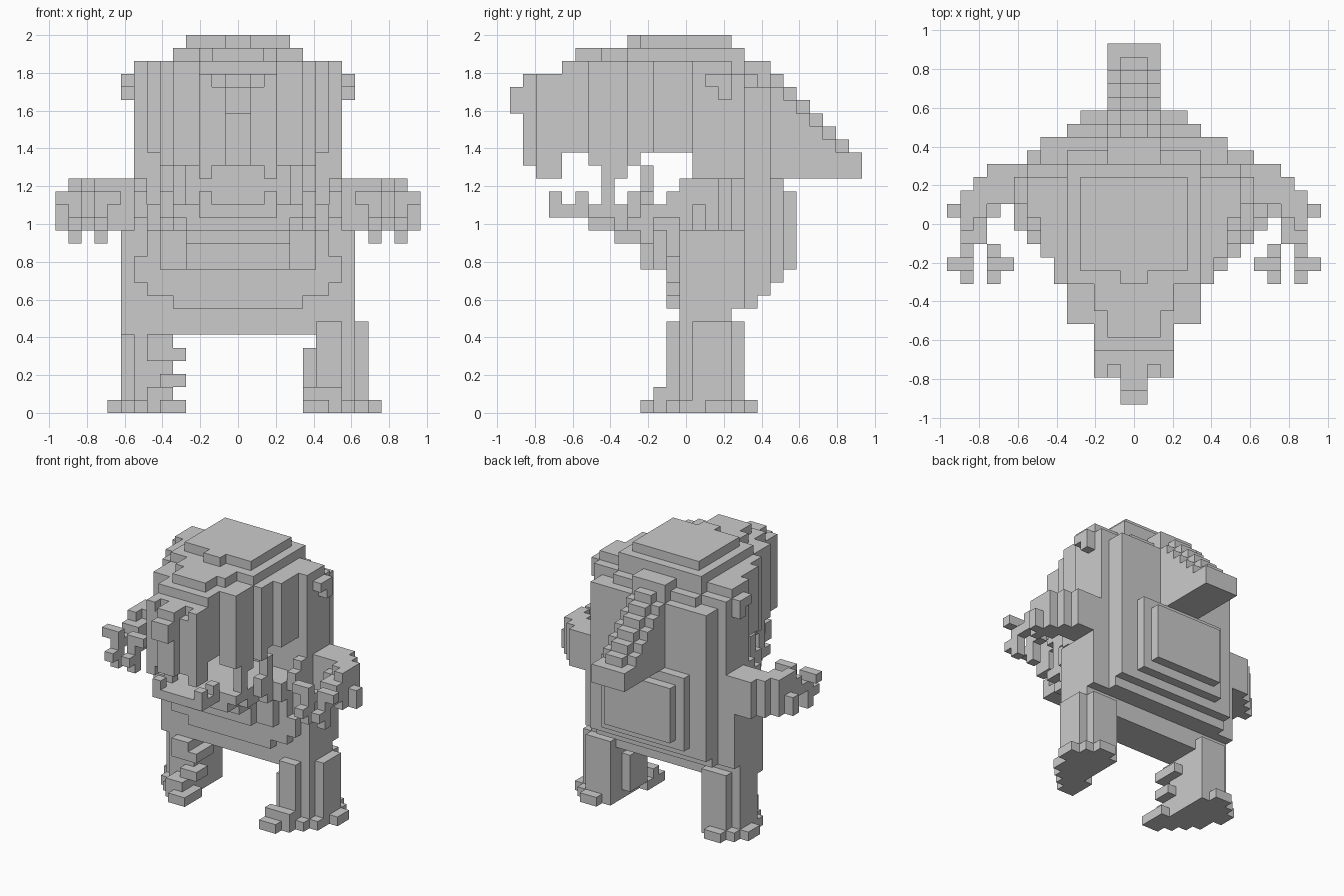
import bpy
import bmesh
from mathutils import Vector

cube = bpy.data.objects.get("Cube")
if cube:
    bpy.data.objects.remove(cube, do_unlink=True)

UNIT = 2 / 29                      # edge of one block
ORIGIN = Vector((0, 13.5, 0))      # block coordinates of the model's centre

grey = bpy.data.materials.new("stone grey")
grey.use_nodes = True
colour = (0.6, 0.6, 0.6, 1)
grey.diffuse_color = colour
grey.node_tree.nodes["Principled BSDF"].inputs["Base Color"].default_value = colour

# Corners of each block face, keyed by the direction it looks in
FACES = {
    (1, 0, 0): ((1, 0, 0), (1, 1, 0), (1, 1, 1), (1, 0, 1)),
    (-1, 0, 0): ((0, 0, 0), (0, 0, 1), (0, 1, 1), (0, 1, 0)),
    (0, 1, 0): ((0, 1, 0), (0, 1, 1), (1, 1, 1), (1, 1, 0)),
    (0, -1, 0): ((0, 0, 0), (1, 0, 0), (1, 0, 1), (0, 0, 1)),
    (0, 0, 1): ((0, 0, 1), (1, 0, 1), (1, 1, 1), (0, 1, 1)),
    (0, 0, -1): ((0, 0, 0), (0, 1, 0), (1, 1, 0), (1, 0, 0)),
}


def shift(a, b):
    return tuple(p + q for p, q in zip(a, b))


class Part:
    """A part carved from blocks; only its outer skin becomes mesh."""

    def __init__(self, name):
        self.name = name
        self.cells = set()

    def span(self, x, y, z):
        return {(i, j, k) for i in range(*x) for j in range(*y) for k in range(*z)}

    def add(self, x, y, z):
        self.cells |= self.span(x, y, z)

    def cut(self, x, y, z):
        self.cells -= self.span(x, y, z)

    def wide(self, half, y, z):
        self.add((-half, half), y, z)

    def pair(self, x, y, z):
        self.add(x, y, z)
        self.add((-x[1], -x[0]), y, z)

    def mirror(self, axis):
        self.cells = {(axis - 1 - i, j, k) for i, j, k in self.cells}

    def build(self):
        bm = bmesh.new()
        verts = {}

        def vert(p):
            if p not in verts:
                verts[p] = bm.verts.new((Vector(p) - ORIGIN) * UNIT)
            return verts[p]

        for cell in sorted(self.cells):
            for direction, corners in FACES.items():
                if shift(cell, direction) not in self.cells:
                    bm.faces.new([vert(shift(cell, c)) for c in corners])
        bmesh.ops.dissolve_limit(bm, angle_limit=0.01, verts=bm.verts[:], edges=bm.edges[:])
        mesh = bpy.data.meshes.new(self.name)
        bm.to_mesh(mesh)
        bm.free()
        mesh.materials.append(grey)
        bpy.context.collection.objects.link(bpy.data.objects.new(self.name, mesh))


# Head: a wedge that widens in steps, with a lowered rim at the back
head = Part("head")
for half, front, back in ((3, 4, 6), (5, 6, 9), (6, 9, 11), (7, 11, 14), (8, 14, 17), (5, 17, 18), (2, 18, 20)):
    head.wide(half, y=(front, back), z=(20, 27))
head.wide(8, y=(17, 18), z=(18, 26))
head.wide(5, y=(18, 19), z=(18, 26))
head.wide(7, y=(18, 20), z=(18, 25))
head.wide(3, y=(2, 4), z=(20, 26))
head.wide(1, y=(1, 2), z=(19, 26))
head.wide(5, y=(9, 18), z=(27, 28))
head.wide(2, y=(5, 9), z=(27, 28))
head.wide(3, y=(7, 9), z=(27, 28))
head.wide(4, y=(10, 17), z=(28, 29))
head.wide(1, y=(9, 10), z=(28, 29))
for side in (-2, 1):
    head.cut((side, side + 1), y=(2, 3), z=(25, 26))
head.build()

nose = Part("nose")
nose.wide(1, y=(0, 1), z=(23, 25))
nose.build()

ears = Part("ears")
ears.pair((8, 9), y=(15, 17), z=(25, 26))
ears.pair((8, 9), y=(16, 17), z=(24, 25))
ears.build()

# Teeth of both jaws
upper_teeth = Part("upper_teeth")
upper_teeth.pair((2, 3), y=(2, 4), z=(18, 20))
upper_teeth.pair((1, 2), y=(2, 3), z=(19, 20))
upper_teeth.pair((4, 5), y=(7, 9), z=(18, 20))
upper_teeth.pair((3, 5), y=(6, 8), z=(19, 20))
upper_teeth.pair((5, 6), y=(9, 10), z=(19, 20))
upper_teeth.build()

lower_teeth = Part("lower_teeth")
lower_teeth.pair((2, 3), y=(3, 4), z=(16, 17))
lower_teeth.pair((2, 3), y=(5, 6), z=(16, 17))
lower_teeth.pair((4, 5), y=(7, 8), z=(16, 18))
lower_teeth.pair((5, 6), y=(9, 10), z=(16, 17))
lower_teeth.pair((5, 6), y=(10, 11), z=(16, 19))
lower_teeth.build()

# Lower jaw
jaw = Part("lower_jaw")
for half, front, back in ((3, 3, 6), (5, 6, 9), (6, 9, 11), (7, 11, 12), (8, 12, 14)):
    jaw.wide(half, y=(front, back), z=(15, 16))
jaw.wide(4, y=(6, 8), z=(14, 15))
jaw.wide(5, y=(8, 10), z=(14, 15))
jaw.wide(6, y=(10, 11), z=(14, 15))
jaw.wide(7, y=(11, 14), z=(14, 15))
jaw.wide(4, y=(8, 10), z=(13, 14))
jaw.pair((7, 8), y=(12, 14), z=(16, 17))
jaw.build()

# Body with a stepped belly and stepped underside
body = Part("body")
body.wide(9, y=(13, 18), z=(8, 14))
body.wide(9, y=(13, 17), z=(6, 8))
body.wide(8, y=(13, 18), z=(14, 18))
body.wide(8, y=(14, 18), z=(18, 20))
body.wide(7, y=(18, 19), z=(8, 18))
body.cut((-7, 7), y=(13, 14), z=(16, 18))
body.wide(5, y=(12, 13), z=(8, 9))
body.wide(7, y=(12, 13), z=(9, 14))
body.wide(8, y=(12, 13), z=(10, 12))
body.wide(6, y=(11, 12), z=(11, 14))
body.wide(4, y=(10, 11), z=(11, 14))
body.build()

back_plates = Part("back_plates")
back_plates.wide(7, y=(19, 20), z=(9, 18))
back_plates.wide(5, y=(20, 21), z=(10, 18))
back_plates.wide(4, y=(21, 22), z=(11, 17))
back_plates.build()

# Tail: a staircase with a raised middle ridge
tail = Part("tail")
for step in range(7):
    y = (20 + step, 21 + step)
    tail.wide(1, y, z=(18, 26 - step))
    tail.wide(2, y, z=(18, max(20, 25 - step)))
tail.build()

# Arms, hands and claws
for name in ("left", "right"):
    arm = Part(name + "_arm")
    arm.add((8, 11), y=(15, 18), z=(14, 18))
    arm.add((11, 12), y=(14, 17), z=(14, 18))
    arm.add((12, 13), y=(13, 16), z=(14, 18))
    arm.add((10, 12), y=(14, 15), z=(15, 17))
    arm.add((11, 13), y=(12, 14), z=(15, 17))

    claws = Part(name + "_claws")
    claws.add((13, 14), y=(14, 15), z=(14, 16))
    for x in (10, 12):
        claws.add((x, x + 1), y=(10, 12), z=(15, 16))
        claws.add((x, x + 1), y=(9, 10), z=(14, 15))
        claws.add((x, x + 1), y=(10, 11), z=(13, 15))
    claws.add((9, 11), y=(10, 11), z=(16, 17))
    claws.add((12, 14), y=(10, 11), z=(16, 17))
    for part in (arm, claws):
        if name == "right":
            part.mirror(axis=0)
        part.build()

# Feet and legs, turned inward; the right leg is notched at its inner front
for name in ("left", "right"):
    foot = Part(name + "_foot")
    for x, y in (((5, 7), (10, 11)), ((5, 8), (11, 12)), ((5, 9), (12, 13)), ((6, 10), (13, 15)),
                 ((6, 11), (15, 17)), ((6, 10), (17, 18)), ((7, 9), (18, 19))):
        foot.add(x, y, z=(0, 1))
    leg = Part(name + "_leg")
    if name == "left":
        leg.add((6, 8), y=(12, 13), z=(1, 7))
        leg.add((6, 9), y=(13, 18), z=(1, 7))
        leg.add((9, 10), y=(14, 17), z=(1, 7))
        leg.add((5, 6), y=(13, 16), z=(1, 5))
        leg.add((5, 8), y=(11, 12), z=(1, 2))
    else:
        foot.mirror(axis=1)
        leg.add((-9, -5), y=(14, 17), z=(1, 7))
        leg.add((-8, -5), y=(17, 18), z=(1, 7))
        leg.add((-8, -5), y=(13, 14), z=(1, 6))
        leg.add((-7, -5), y=(12, 13), z=(4, 6))
        leg.add((-5, -4), y=(12, 15), z=(4, 5))
        leg.add((-6, -4), y=(12, 14), z=(2, 3))
        leg.add((-7, -5), y=(11, 13), z=(1, 2))
    foot.build()
    leg.build()
